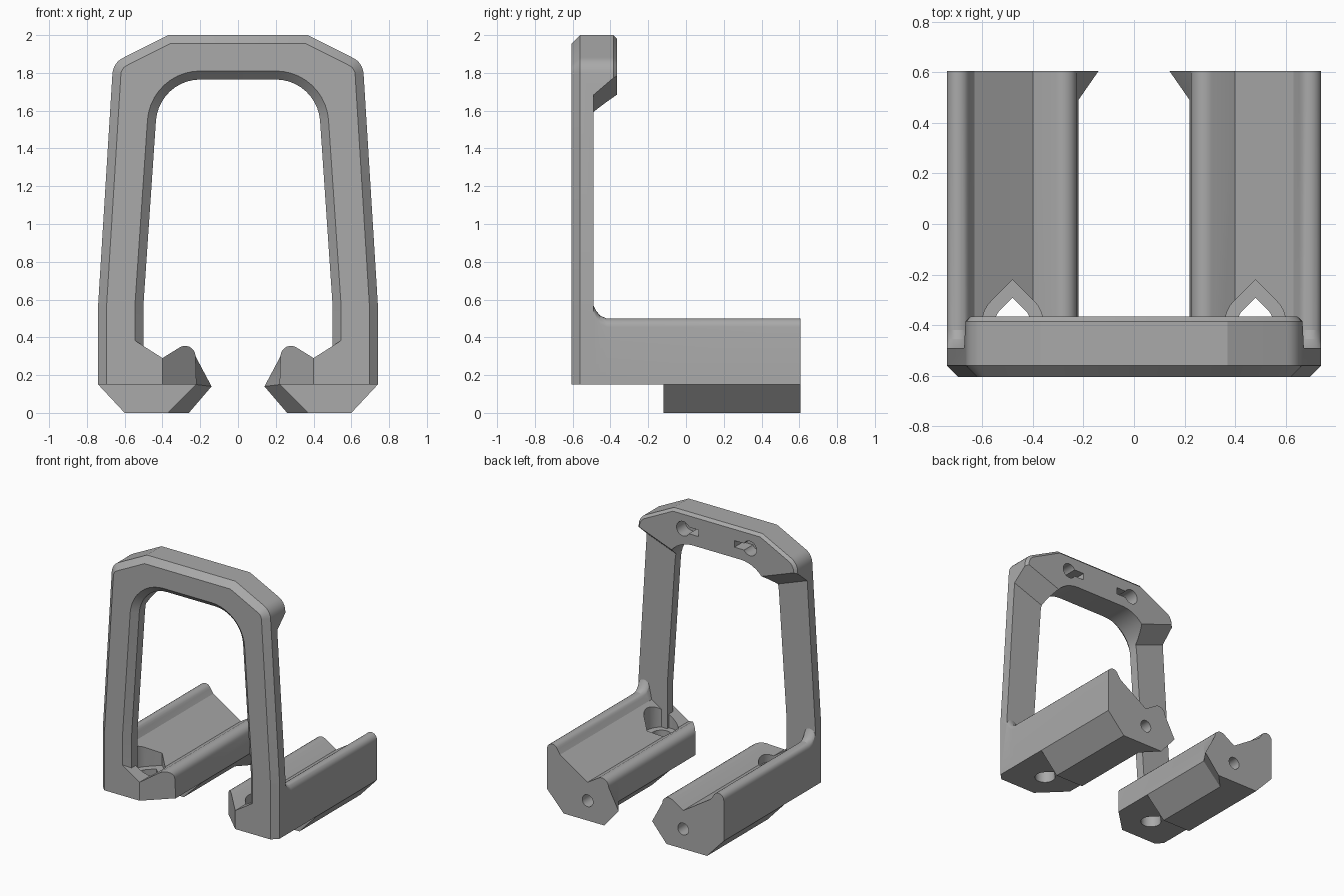
import bpy, bmesh, math
from mathutils import Vector

if "Cube" in bpy.data.objects:
    bpy.data.objects.remove(bpy.data.objects["Cube"])

grey = bpy.data.materials.new("satin_grey")
grey.use_nodes = True
grey.diffuse_color = (0.4, 0.4, 0.4, 1)
grey.node_tree.nodes["Principled BSDF"].inputs["Base Color"].default_value = (0.4, 0.4, 0.4, 1)

FRONT, BACK = -0.605, 0.605


def loft(name, sections, planes=()):
    """Closed solid through matching point loops, trimmed by (point, normal) planes."""
    bm = bmesh.new()
    rings = [[bm.verts.new(p) for p in s] for s in sections]
    n = len(rings[0])
    for a, b in zip(rings, rings[1:]):
        for i in range(n):
            j = (i + 1) % n
            bm.faces.new((a[i], a[j], b[j], b[i]))
    bm.faces.new(rings[0])
    bm.faces.new(rings[-1])
    for co, no in planes:
        bmesh.ops.bisect_plane(bm, geom=bm.verts[:] + bm.edges[:] + bm.faces[:],
                               plane_co=co, plane_no=no, clear_outer=True)
        bmesh.ops.holes_fill(bm, edges=[e for e in bm.edges if e.is_boundary], sides=0)
    bmesh.ops.recalc_face_normals(bm, faces=bm.faces[:])
    mesh = bpy.data.meshes.new(name)
    bm.to_mesh(mesh)
    bm.free()
    mesh.materials.append(grey)
    obj = bpy.data.objects.new(name, mesh)
    bpy.context.collection.objects.link(obj)
    return obj


def along_y(pts, y):
    return [(x, y, z) for x, z in pts]


def along_z(pts, z):
    return [(x, y, z) for x, y in pts]


def combine(obj, other, operation="DIFFERENCE"):
    other.hide_render = True
    mod = obj.modifiers.new("join", "BOOLEAN")
    mod.operation, mod.object, mod.solver = operation, other, "EXACT"
    bpy.context.view_layer.objects.active = obj
    bpy.ops.object.modifier_apply(modifier=mod.name)
    bpy.data.objects.remove(other)


def mirrored(half):
    return half + [(-x, z) for x, z in reversed(half)]


def offset(pts, d):
    """Mitred offset of a counter-clockwise loop, outward for positive d."""
    out = []
    for i, p in enumerate(pts):
        p = Vector(p)
        e1 = (p - Vector(pts[i - 1])).normalized()
        e2 = (Vector(pts[(i + 1) % len(pts)]) - p).normalized()
        n1, n2 = Vector((e1.y, -e1.x)), Vector((e2.y, -e2.x))
        out.append(tuple(p + (n1 + n2) * d / (1 + n1.dot(n2))))
    return out


def arc(cx, cy, r, a0, a1, steps):
    return [(cx + r * math.cos(math.radians(a0 + (a1 - a0) * i / steps)),
             cy + r * math.sin(math.radians(a0 + (a1 - a0) * i / steps)))
            for i in range(steps + 1)]


# Upright frame with chamfered front and back edges
outline = mirrored([(0.74, 0.15), (0.74, 0.58)] + arc(0.565, 1.79, 0.1, 4, 68, 6) + [(0.37, 2.0)])
frame = loft("bracket", [along_y(offset(outline, d), y) for y, d in
                         ((FRONT, -0.045), (-0.56, 0), (-0.385, 0), (-0.365, -0.02))])
opening = mirrored([(0.5, -0.3), (0.5, 0.58)] + arc(0.2, 1.53, 0.235, 4, 90, 10))
combine(frame, loft("opening_cutter", [along_y(offset(opening, d), y) for y, d in
                                       ((-0.65, 0.09), (FRONT, 0.045), (-0.56, 0), (-0.2, 0))]))

# Thin legs under a deeper top block with a sloping underside
for side in (1, -1):
    sections = []
    for x, dz in ((0.2, -0.09), (0.8, 0.13)):
        sections.append([(side * x, y, z) for y, z in
                         ((-0.2, -0.1), (-0.49, -0.1), (-0.49, 1.6 + dz), (-0.2, 1.855 + dz))])
    combine(frame, loft("leg_cutter", sections))

# Keyholes in the back of the top block
for side in (1, -1):
    ring = arc(side * 0.28, 1.87, 0.055, 0, 345, 23)
    combine(frame, loft("keyhole_cutter", [along_y(ring, y) for y in (-0.47, -0.3)]))
    slot = [(side * x, z) for x, z in ((0.28, 1.845), (0.28, 1.895), (0.15, 1.895), (0.15, 1.845))]
    combine(frame, loft("slot_cutter", [along_y(slot, y) for y in (-0.47, -0.3)]))

# Rail cross-section: keel, inner lip, valley and rounded outer lip
keel = [(0.74, 0.15), (0.6, 0), (0.37, 0), (0.22, 0.15)]
flared_keel = [(0.74, 0.15), (0.6, 0), (0.26, 0), (0.14, 0.14)]
lip = arc(0.28, 0.3, 0.055, 180, 60, 7)
outer = [(0.4, 0.29), (0.63, 0.437)] + arc(0.695, 0.455, 0.045, 160, 0, 9)


def rail_section(y, raised=0, base=keel):
    top = [(x, z + (raised if x > 0.635 else 0)) for x, z in outer]
    return along_y(base + lip + top, y)


rail = loft("rail",
            [rail_section(FRONT, 0.07), rail_section(-0.49, 0.07), rail_section(-0.475, 0.04),
             rail_section(-0.455, 0.015), rail_section(-0.42), rail_section(0.49),
             rail_section(BACK, 0, flared_keel)],
            [((0.4, FRONT, 0), (-0.175, -0.18, 0)), ((0.695, FRONT, 0), (1, -1, 0))])

# Keel stops short of the front
step = [(0, -0.7), (1, -0.7), (1, -0.12), (0, -0.12)]
combine(rail, loft("step_cutter", [along_z(step, z) for z in (-0.1, 0.15)]))

# Teardrop screw hole with a counterbore, and a bore in the back end
for r, z0 in ((0.12, 0.25), (0.07, 0.05)):
    drop = arc(0.48, -0.39, r, 135, 405, 24) + [(0.48, -0.39 + r * math.sqrt(2))]
    combine(rail, loft("screw_cutter", [along_z(drop, z) for z in (z0, 0.7)]))
bore = arc(0.4, 0.15, 0.045, 0, 345, 23)
combine(rail, loft("bore_cutter", [along_y(bore, y) for y in (0.2, 0.7)]))

# Matching rail on the other side, then one solid bracket
twin = rail.copy()
twin.data = rail.data.copy()
bpy.context.collection.objects.link(twin)
for v in twin.data.vertices:
    v.co.x = -v.co.x
twin.data.flip_normals()
combine(frame, rail, "UNION")
combine(frame, twin, "UNION")

bpy.ops.object.select_all(action="DESELECT")
frame.select_set(True)
bpy.context.view_layer.objects.active = frame
bpy.ops.object.shade_smooth_by_angle(angle=math.radians(20))
